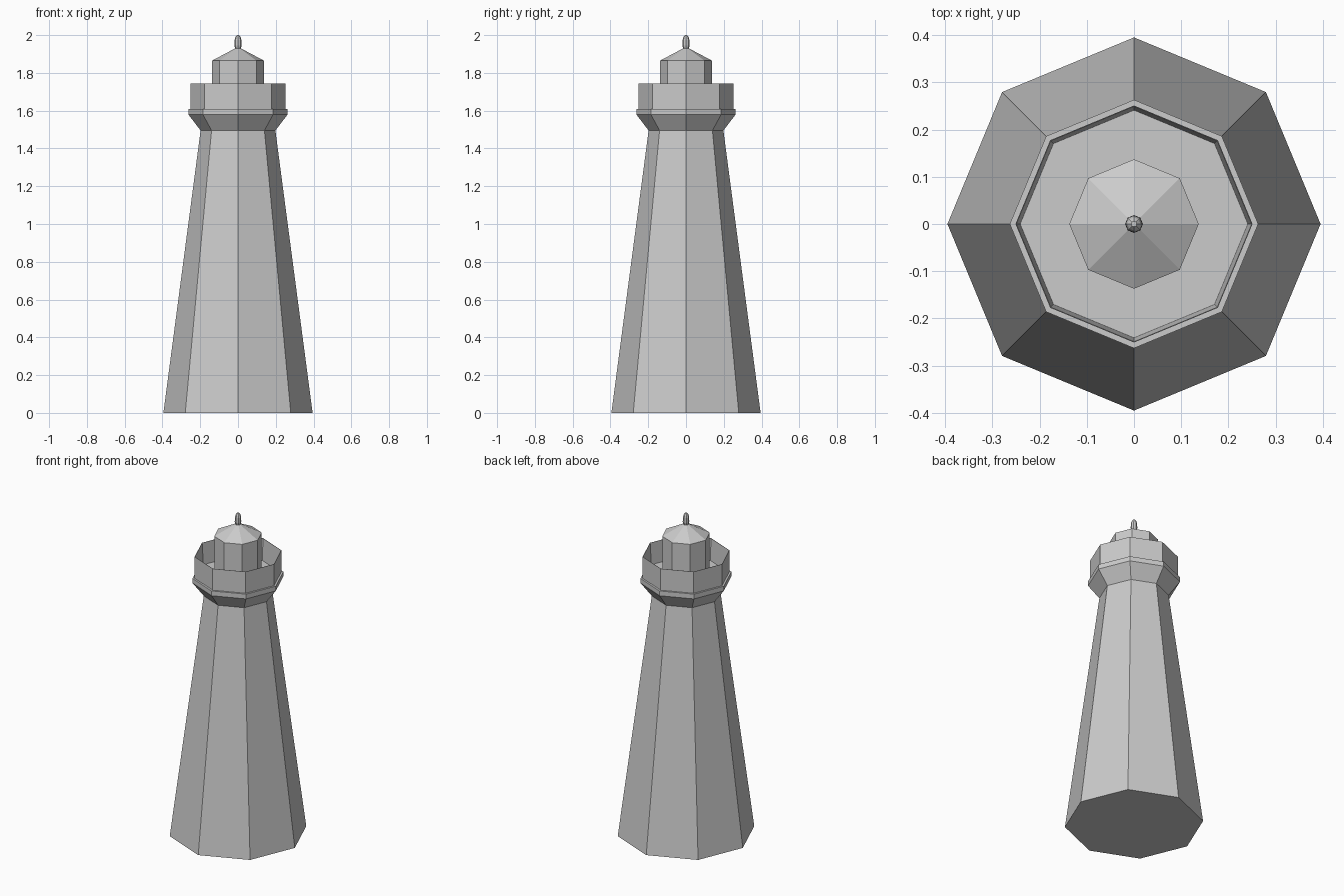
import bpy, bmesh, math

if "Cube" in bpy.data.objects:
    bpy.data.objects.remove(bpy.data.objects["Cube"])

SIDES = 8


def lathe(name, profile, cap_start=True, cap_end=True):
    """Revolve (radius, z) points into a flat-faced octagonal solid."""
    bm = bmesh.new()
    rings = []
    for r, z in profile:
        rings.append([bm.verts.new((r * math.cos(2 * math.pi * i / SIDES),
                                    r * math.sin(2 * math.pi * i / SIDES), z))
                      for i in range(SIDES)])
    for a, b in zip(rings, rings[1:]):
        for i in range(SIDES):
            j = (i + 1) % SIDES
            bm.faces.new((a[i], a[j], b[j], b[i]))
    if cap_start:
        bm.faces.new(rings[0][::-1])
    if cap_end:
        bm.faces.new(rings[-1])
    mesh = bpy.data.meshes.new(name)
    bm.to_mesh(mesh)
    bm.free()
    obj = bpy.data.objects.new(name, mesh)
    bpy.context.collection.objects.link(obj)
    return obj


# Tapered tower, flared collar, gallery parapet and gallery floor
lathe("tower_and_gallery", [
    (0.395, 0.0), (0.198, 1.495),      # shaft
    (0.263, 1.58), (0.263, 1.61),      # flared collar and its rim
    (0.251, 1.61), (0.251, 1.745),     # ledge and outer parapet wall
    (0.249, 1.745), (0.241, 1.61),     # parapet lip and sloped inner wall
])

# Lantern room with low pitched roof
lathe("lantern_room", [(0.137, 1.61), (0.137, 1.865), (0.015, 1.93)],
      cap_start=False)

# Finial on the roof
lathe("finial", [(0.014, 1.925), (0.019, 1.945), (0.018, 1.975),
                 (0.014, 1.99), (0.006, 2.0)])
